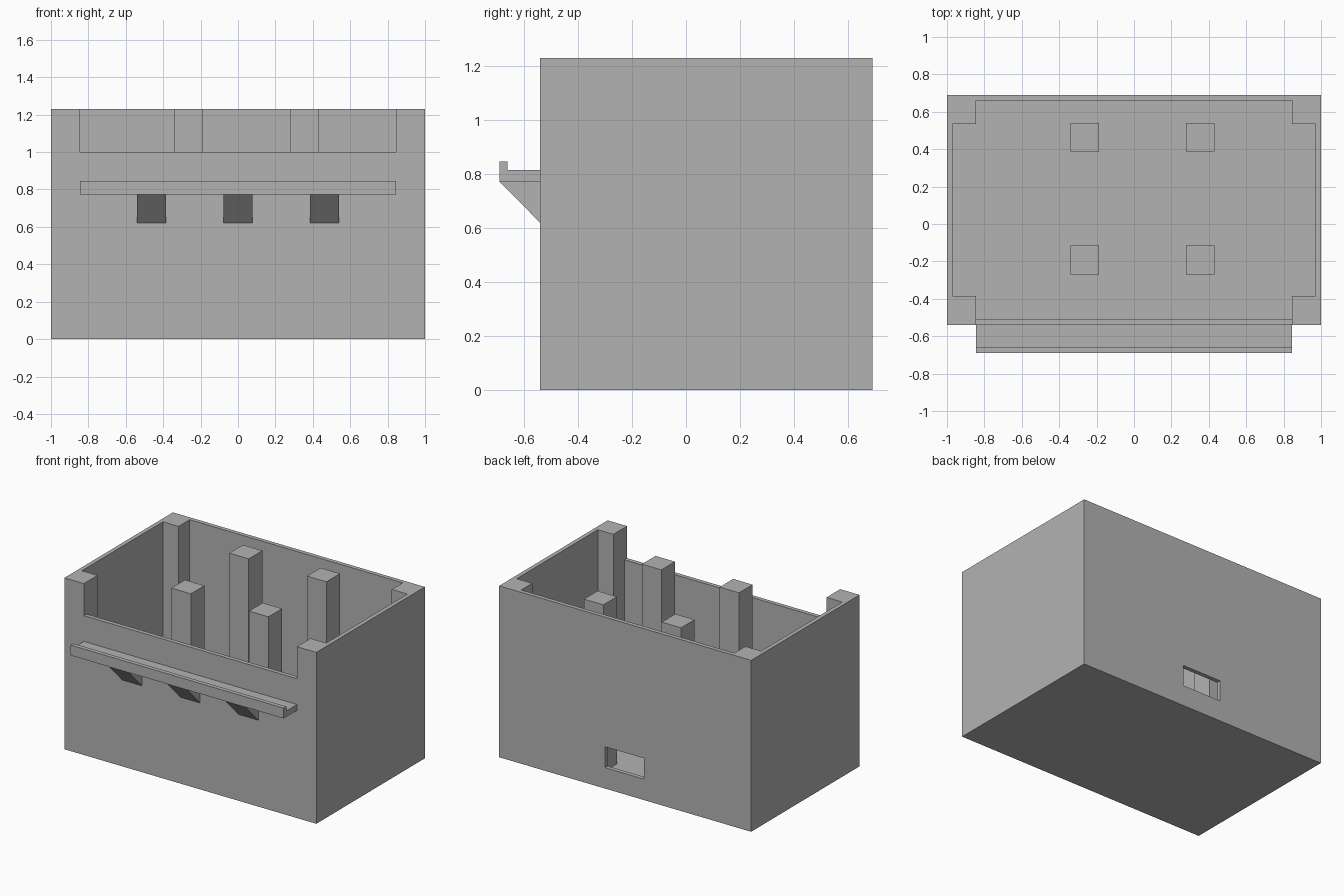
import bpy
import bmesh
from mathutils import Vector

if "Cube" in bpy.data.objects:
    bpy.data.objects.remove(bpy.data.objects["Cube"], do_unlink=True)

grey = bpy.data.materials.new("plain grey")
grey.use_nodes = True
GREY = (0.45, 0.45, 0.45, 1)
grey.diffuse_color = GREY
grey.node_tree.nodes["Principled BSDF"].inputs["Base Color"].default_value = GREY


def prism(name, outline, sweep):
    """Extrude a closed outline of 3D points along a sweep vector."""
    bm = bmesh.new()
    face = bm.faces.new([bm.verts.new(p) for p in outline])
    grown = bmesh.ops.extrude_face_region(bm, geom=[face])["geom"]
    moved = [v for v in grown if isinstance(v, bmesh.types.BMVert)]
    bmesh.ops.translate(bm, verts=moved, vec=Vector(sweep))
    bmesh.ops.recalc_face_normals(bm, faces=bm.faces)
    mesh = bpy.data.meshes.new(name)
    bm.to_mesh(mesh)
    bm.free()
    mesh.materials.append(grey)
    obj = bpy.data.objects.new(name, mesh)
    bpy.context.collection.objects.link(obj)
    return obj


def box(name, x, y, z):
    base = [(x[0], y[0], z[0]), (x[1], y[0], z[0]), (x[1], y[1], z[0]), (x[0], y[1], z[0])]
    return prism(name, base, (0, 0, z[1] - z[0]))


def side_profile(name, x, points):
    """Extrude a (y, z) profile between two x positions."""
    return prism(name, [(x[0], y, z) for y, z in points], (x[1] - x[0], 0, 0))


def cut(target, cutter):
    mod = target.modifiers.new("cut", "BOOLEAN")
    mod.operation = "DIFFERENCE"
    mod.solver = "EXACT"
    mod.object = cutter
    bpy.context.view_layer.objects.active = target
    bpy.ops.object.modifier_apply(modifier=mod.name)
    bpy.data.objects.remove(cutter, do_unlink=True)


FRONT, BACK, TOP = -0.54, 0.69, 1.23
WALL, CORNER, SIDE = 0.03, 0.155, 0.846

# Case with a cross-shaped cavity that leaves four solid corner columns
case = box("case", (-1, 1), (FRONT, BACK), (0, TOP))
inner_x = 1 - WALL
y0, y1 = FRONT + WALL, BACK - WALL
c0, c1 = FRONT + CORNER, BACK - CORNER
half = [(SIDE, y0), (SIDE, c0), (inner_x, c0), (inner_x, c1), (SIDE, c1), (SIDE, y1)]
plan = half + [(-x, y) for x, y in reversed(half)]
cut(case, prism("cavity", [(x, y, WALL) for x, y in plan], (0, 0, TOP + 0.1)))

# Lowered front wall and small opening in the back wall
cut(case, box("front_opening", (-SIDE, SIDE), (FRONT - 0.1, FRONT + 0.08), (1.0, TOP + 0.1)))
cut(case, box("back_opening", (-0.15, 0.16), (BACK - 0.06, BACK + 0.1), (0.15, 0.30)))

# Four inner posts
for row, y in (("front", -0.27), ("back", 0.387)):
    for side, x in (("right", -0.34), ("left", 0.277)):
        box(f"{row}_{side}_post", (x, x + 0.154), (y, y + 0.154), (WALL, TOP))

# Front shelf with a raised lip
LIP, UNDER = -0.69, 0.772
side_profile("shelf", (-SIDE, SIDE), [
    (FRONT, UNDER), (LIP, UNDER), (LIP, 0.846),
    (LIP + 0.03, 0.846), (LIP + 0.03, 0.815), (FRONT, 0.815)])

# Triangular brackets under the shelf
for label, x in (("right", -0.462), ("middle", 0), ("left", 0.462)):
    side_profile(f"{label}_bracket", (x - 0.077, x + 0.077),
                 [(FRONT, 0.62), (FRONT, UNDER), (LIP, UNDER)])
